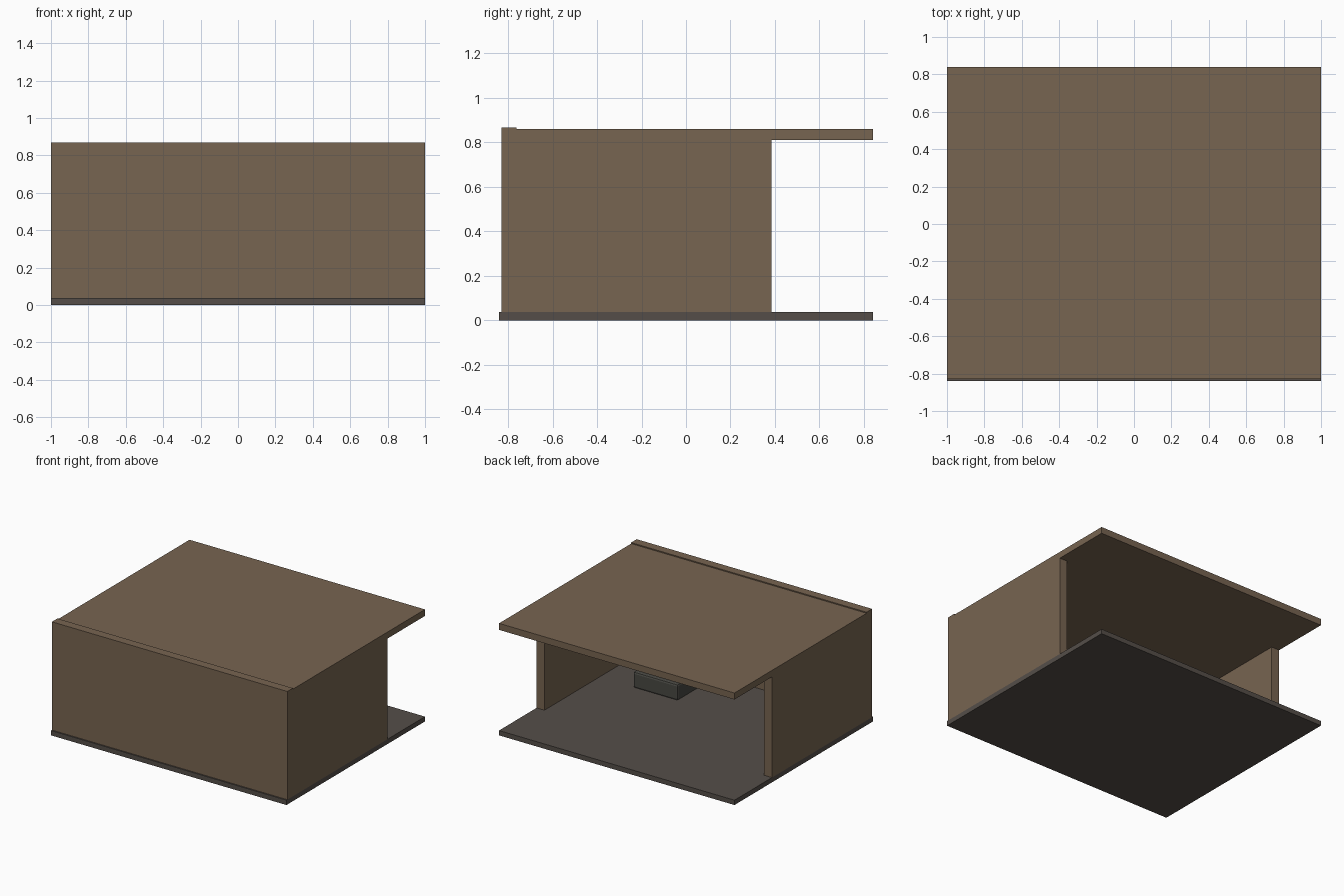
import bpy

cube = bpy.data.objects.get("Cube")
if cube:
    bpy.data.objects.remove(cube, do_unlink=True)


def material(name, color):
    mat = bpy.data.materials.new(name)
    mat.use_nodes = True
    mat.diffuse_color = (*color, 1)
    bsdf = next(n for n in mat.node_tree.nodes if n.type == 'BSDF_PRINCIPLED')
    bsdf.inputs["Base Color"].default_value = (*color, 1)
    return mat


wood = material("brown_wood", (0.185, 0.128, 0.082))
base = material("dark_base", (0.09, 0.076, 0.066))
metal = material("dark_metal", (0.065, 0.064, 0.055))


def box(name, x, y, z, mat, bevel=0):
    """Box from (min, max) ranges on each axis."""
    ranges = (x, y, z)
    bpy.ops.mesh.primitive_cube_add(size=1, location=[(a + b) / 2 for a, b in ranges])
    obj = bpy.context.object
    obj.name = name
    obj.scale = [b - a for a, b in ranges]
    bpy.ops.object.transform_apply(location=False, rotation=False, scale=True)
    obj.data.materials.append(mat)
    if bevel:
        mod = obj.modifiers.new("rounded_edges", 'BEVEL')
        mod.width = bevel
        mod.segments = 2
    return obj


FLOOR, TOP, THICK = 0.037, 0.86, 0.067
FRONT, BACK = -0.83, 0.84

# Counter carcass
box("base_board", (-1, 1), (-0.84, BACK), (0, FLOOR), base)
box("front_panel", (-1, 1), (FRONT, FRONT + THICK), (FLOOR, 0.868), wood)
box("counter_top", (-1, 1), (FRONT + THICK, BACK), (0.81, TOP), wood)
for side, inner, outer in (("left", 1 - THICK, 1), ("right", -1, THICK - 1)):
    box(side + "_side_panel", (inner, outer), (FRONT + THICK, 0.385), (FLOOR, 0.81), wood)

# Storage box resting on the base, behind the front panel
box("storage_box", (0.26, 0.64), (-0.62, -0.27), (FLOOR, FLOOR + 0.125), metal, bevel=0.015)
